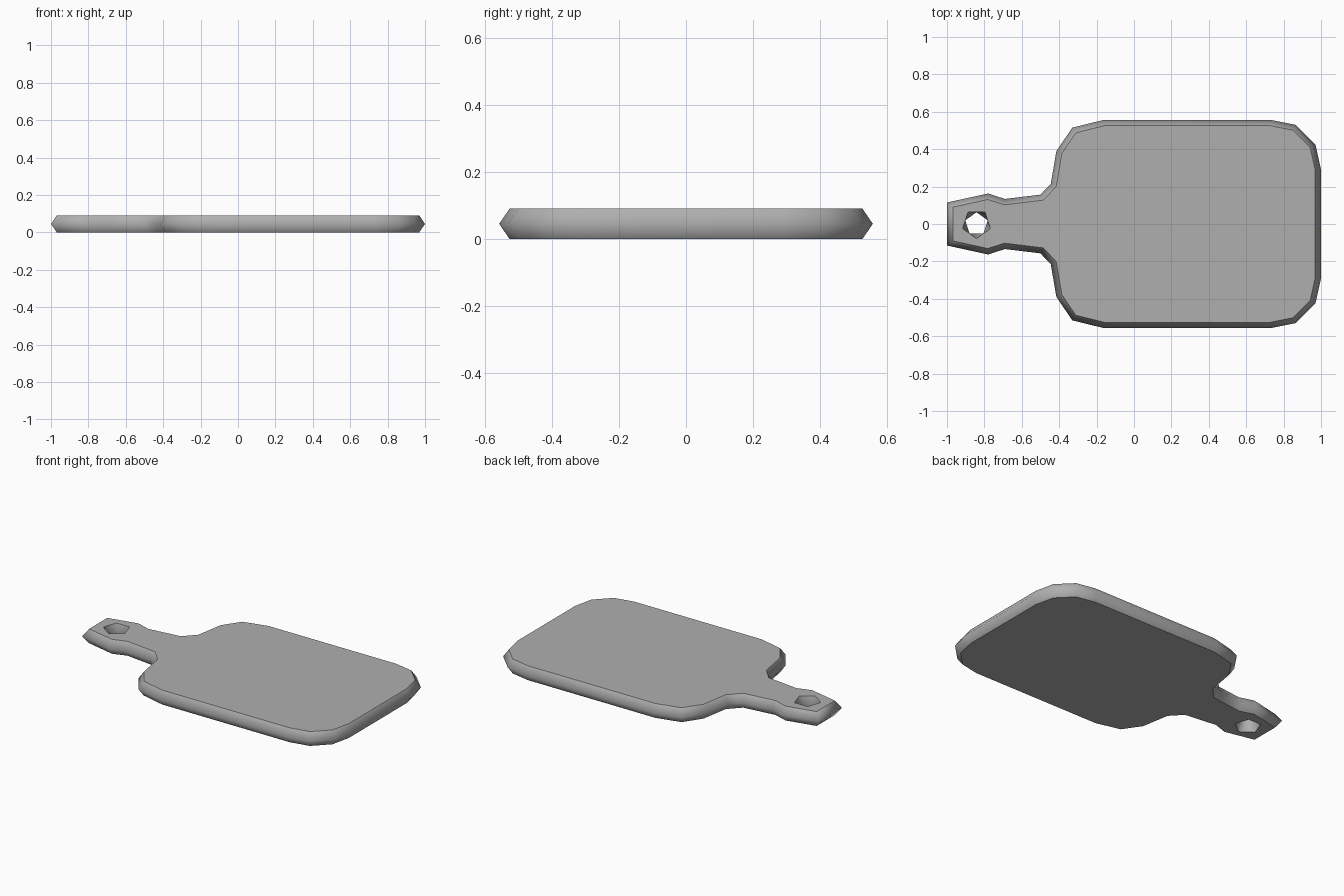
import bpy, bmesh, math
from mathutils import Vector

if "Cube" in bpy.data.objects:
    bpy.data.objects.remove(bpy.data.objects["Cube"])

H, INSET = 0.09, 0.031

# Half outline of the board at mid height, handle end to far end
half = [(-1, 0.115), (-0.78, 0.163), (-0.69, 0.134), (-0.5, 0.157),
        (-0.445, 0.215), (-0.415, 0.39), (-0.33, 0.515), (-0.16, 0.557),
        (0.73, 0.557), (0.865, 0.53), (0.97, 0.425), (1, 0.29)]
outer = [Vector(p) for p in half] + [Vector((x, -y)) for x, y in reversed(half)]


def inset(points, d):
    """Mitred inset of a clockwise outline."""
    result = []
    n = len(points)
    for i, p in enumerate(points):
        a = (p - points[i - 1]).normalized()
        b = (points[(i + 1) % n] - p).normalized()
        na, nb = Vector((a.y, -a.x)), Vector((b.y, -b.x))
        result.append(p + (na + nb) * d / (1 + na.dot(nb)))
    return result


def pentagon(radius, start):
    return [Vector((-0.842 + radius * math.cos(start + k * math.tau / 5),
                    radius * math.sin(start + k * math.tau / 5))) for k in range(5)]


bm = bmesh.new()


def ring(points, z):
    return [bm.verts.new((p.x, p.y, z)) for p in points]


# Bevelled rim
rim = inset(outer, INSET)
low, mid, top = ring(rim, 0), ring(outer, H / 2), ring(rim, H)
walls = []
for a, b in ((low, mid), (mid, top)):
    for i in range(len(a)):
        j = (i + 1) % len(a)
        walls.append(bm.faces.new((a[i], a[j], b[j], b[i])))

# Hanging hole, narrowing to a turned pentagon at mid height
wide = pentagon(0.078, -math.pi / 2)
h_low, h_top = ring(wide, 0), ring(wide, H)
h_mid = ring(pentagon(0.063, -math.pi / 2 + math.pi / 5), H / 2)
for a in (h_low, h_top):
    for i in range(5):
        j = (i + 1) % 5
        walls.append(bm.faces.new((a[i], a[j], h_mid[i])))
        walls.append(bm.faces.new((h_mid[i], h_mid[j], a[j])))

# Flat top and bottom around the hole
for loops in ((low, h_low), (top, h_top)):
    edges = [bm.edges.get((r[i], r[i - 1])) for r in loops for i in range(len(r))]
    for e in edges:
        e.smooth = False
    bmesh.ops.triangle_fill(bm, edges=edges, use_beauty=True)

for f in walls:
    f.smooth = True
bmesh.ops.recalc_face_normals(bm, faces=bm.faces[:])

mesh = bpy.data.meshes.new("cutting_board")
bm.to_mesh(mesh)
bm.free()
board = bpy.data.objects.new("cutting_board", mesh)
bpy.context.collection.objects.link(board)

# Darker grey finish
grey = bpy.data.materials.new("dark_grey")
grey.diffuse_color = (0.43, 0.43, 0.43, 1)
grey.use_nodes = True
grey.node_tree.nodes["Principled BSDF"].inputs["Base Color"].default_value = grey.diffuse_color
mesh.materials.append(grey)
